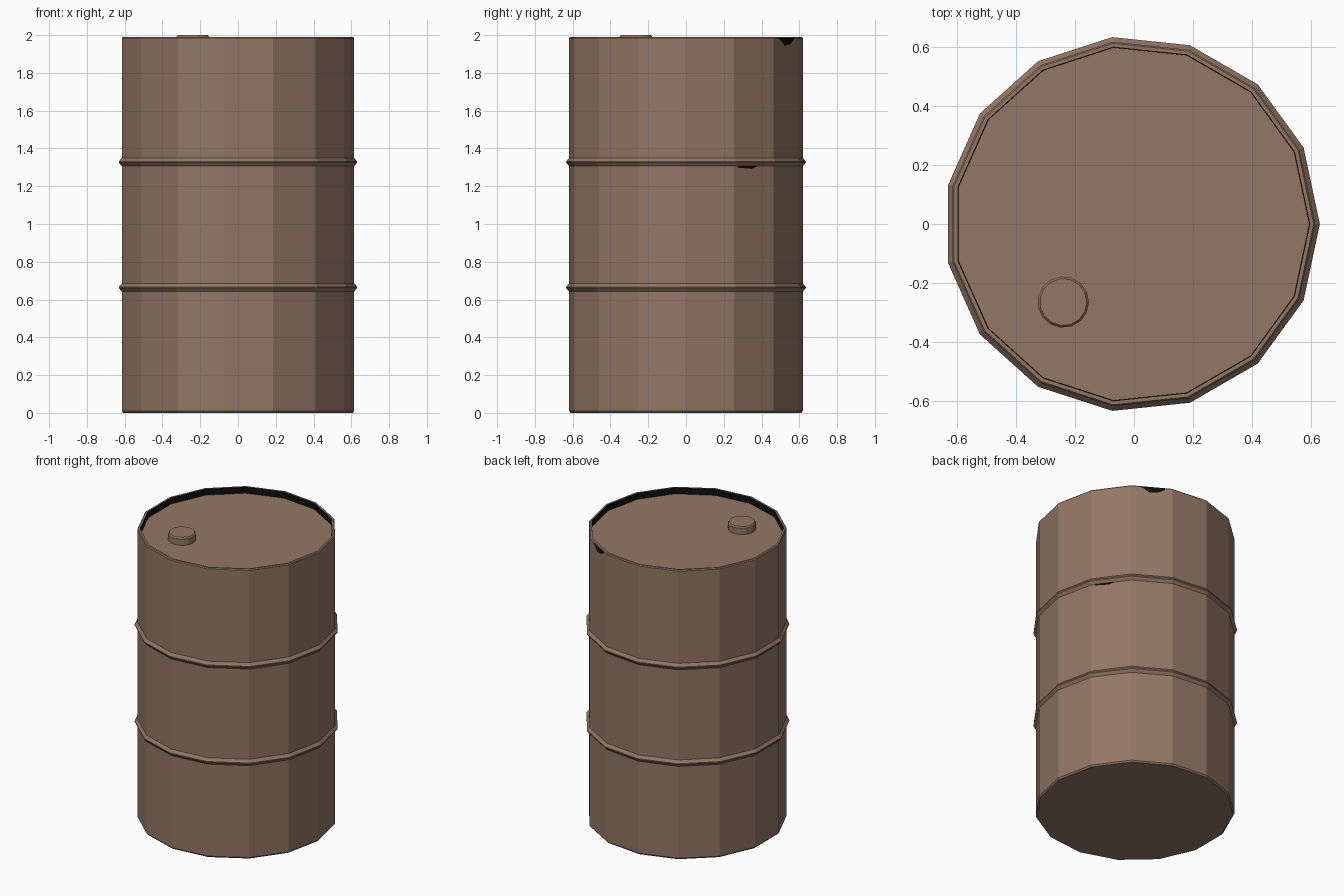
import bpy, bmesh, math
from mathutils import Vector

if "Cube" in bpy.data.objects:
    bpy.data.objects.remove(bpy.data.objects["Cube"])

SIDES = 15
CX = -0.007  # odd-sided polygon: shift so the bounds are centred


def material(name, rgb):
    m = bpy.data.materials.new(name)
    m.diffuse_color = (*rgb, 1)
    m.use_nodes = True
    m.node_tree.nodes["Principled BSDF"].inputs["Base Color"].default_value = m.diffuse_color
    return m


BROWN = material("drum brown", (0.29, 0.185, 0.13))
BLACK = material("soot black", (0.004, 0.004, 0.004))


def finish(bm, name):
    me = bpy.data.meshes.new(name)
    bm.to_mesh(me)
    bm.free()
    me.materials.append(BROWN)
    me.materials.append(BLACK)
    ob = bpy.data.objects.new(name, me)
    bpy.context.collection.objects.link(ob)
    return ob


def lathe(name, profile, sides, cx, cy, black_segments=(), cap_bottom=True):
    """Spin a (radius, z) profile listed from bottom outside to top inside."""
    bm = bmesh.new()
    rings = []
    for r, z in profile:
        rings.append([bm.verts.new((cx + r * math.cos(2 * math.pi * i / sides),
                                    cy + r * math.sin(2 * math.pi * i / sides), z))
                      for i in range(sides)])
    for k in range(len(rings) - 1):
        a, b = rings[k], rings[k + 1]
        for i in range(sides):
            j = (i + 1) % sides
            f = bm.faces.new((a[i], a[j], b[j], b[i]))
            f.material_index = 1 if k in black_segments else 0
    if cap_bottom:
        bm.faces.new(rings[0][::-1])
    bm.faces.new(rings[-1])
    return finish(bm, name)


# Drum shell with two rolled hoops, rim and recessed lid
R, HOOP = 0.622, 0.638
profile = [(0.614, 0.0), (R, 0.01)]
for z in (0.664, 1.328):
    profile += [(R, z - 0.022), (HOOP, z - 0.003), (HOOP, z + 0.003), (R, z + 0.022)]
profile += [(R, 1.984), (0.617, 1.99), (0.604, 1.99), (0.602, 1.948)]
lathe("drum", profile, SIDES, CX, 0, black_segments={len(profile) - 2})

# Filler cap on the lid
lathe("filler_cap", [(0.087, 1.947), (0.087, 1.991), (0.08, 2.0)], 15, -0.24, -0.265,
      cap_bottom=False)


# Small soot stains as thin plates lying on the side facets
def stain(name, facet, points):
    """points are (fraction across the facet, z)."""
    a, b = (Vector((CX + R * math.cos(2 * math.pi * i / SIDES),
                    R * math.sin(2 * math.pi * i / SIDES), 0)) for i in (facet, facet + 1))
    n = Vector((b.y - a.y, a.x - b.x, 0)).normalized() * 0.002
    bm = bmesh.new()
    f = bm.faces.new([bm.verts.new(a.lerp(b, t) + n + Vector((0, 0, z))) for t, z in points])
    f.material_index = 1
    finish(bm, name)


stain("rim_stain", 2, [(0.3, 1.972), (0.45, 1.945), (0.65, 1.95), (0.8, 1.97), (0.85, 1.984), (0.2, 1.984)])
stain("hoop_stain", 1, [(0.1, 1.298), (0.45, 1.292), (0.6, 1.306), (0.1, 1.306)])
